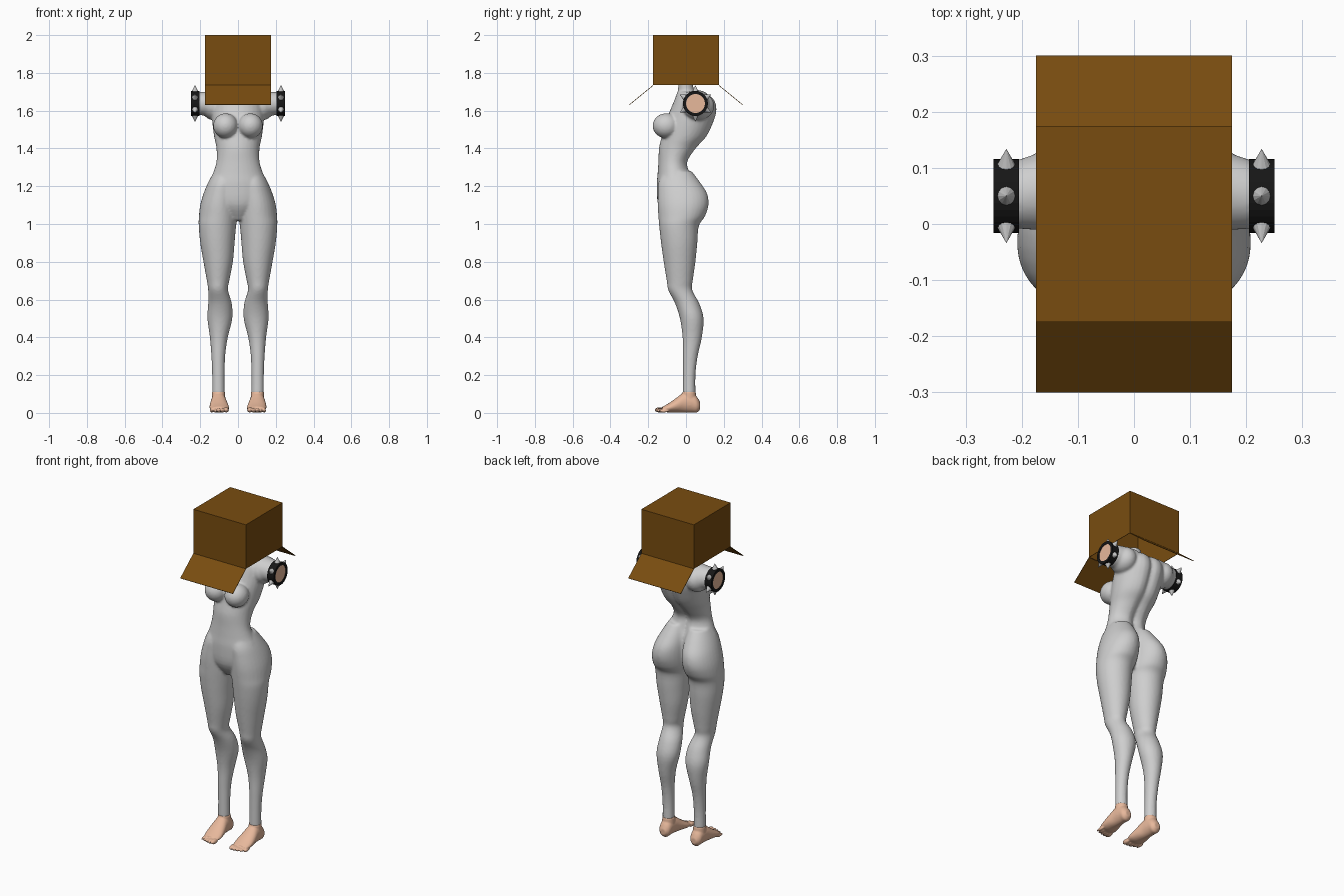
import bpy, bmesh, math
from mathutils import Matrix, Vector

if "Cube" in bpy.data.objects:
    bpy.data.objects.remove(bpy.data.objects["Cube"], do_unlink=True)


def material(name, r, g, b, rough=0.6):
    m = bpy.data.materials.new(name)
    m.use_nodes = True
    m.diffuse_color = (r, g, b, 1)
    node = m.node_tree.nodes["Principled BSDF"]
    node.inputs["Base Color"].default_value = (r, g, b, 1)
    node.inputs["Roughness"].default_value = rough
    return m


suit = material("suit grey", 0.62, 0.62, 0.62)
skin = material("skin", 0.8, 0.48, 0.33)
cardboard = material("cardboard brown", 0.19, 0.073, 0.005)
leather = material("black leather", 0.008, 0.008, 0.008)
metal = material("spike metal", 0.55, 0.55, 0.55)


def finish(bm, name, mat, voxel=0, smooth_steps=5):
    bmesh.ops.recalc_face_normals(bm, faces=bm.faces)
    me = bpy.data.meshes.new(name)
    bm.to_mesh(me)
    bm.free()
    me.materials.append(mat)
    ob = bpy.data.objects.new(name, me)
    bpy.context.collection.objects.link(ob)
    if voxel:
        # fuse overlapping volumes into one soft skin
        rm = ob.modifiers.new("fuse", "REMESH")
        rm.mode = "VOXEL"
        rm.voxel_size = voxel
        rm.use_smooth_shade = True
        sm = ob.modifiers.new("soften", "SMOOTH")
        sm.factor = 0.5
        sm.iterations = smooth_steps
        me.shade_smooth()
    return ob


def spline(rows, steps=4):
    out = []
    for i in range(len(rows) - 1):
        p0, p1, p2, p3 = (rows[min(max(k, 0), len(rows) - 1)] for k in range(i - 1, i + 3))
        for s in range(steps):
            t = s / steps
            out.append([b + 0.5 * t * (c - a + t * (2 * a - 5 * b + 4 * c - d + t * (3 * (b - c) + d - a)))
                        for a, b, c, d in zip(p0, p1, p2, p3)])
    return out + [list(rows[-1])]


def loft(bm, rows, axis="z", side=1, groove=0.0, n=32):
    """Rows hold position along the axis, then the min/max of the two cross directions."""
    rings = []
    for pos, u0, u1, v0, v1 in spline(rows):
        ring = []
        for k in range(n):
            a = 2 * math.pi * k / n
            u = (u0 + u1) / 2 + (u1 - u0) / 2 * math.cos(a)
            v = (v0 + v1) / 2 + (v1 - v0) / 2 * math.sin(a)
            if math.sin(a) > 0:
                v -= groove * math.exp(-(u / 0.025) ** 2)
            x, y, z = {"z": (u, v, pos), "y": (u, pos, v), "x": (pos, u, v)}[axis]
            ring.append(bm.verts.new((x * side, y, z)))
        rings.append(ring)
    for a, b in zip(rings, rings[1:]):
        for k in range(n):
            bm.faces.new((a[k], a[(k + 1) % n], b[(k + 1) % n], b[k]))
    bm.faces.new(rings[0])
    bm.faces.new(rings[-1])


def ball(bm, centre, radii):
    m = Matrix.Translation(centre) @ Matrix.Diagonal((*radii, 1))
    bmesh.ops.create_uvsphere(bm, u_segments=24, v_segments=16, radius=1, matrix=m)


# Suited body: torso, neck, chest, legs and arm stubs
torso = [(1.02, .05, -.10, .03), (1.1, .14, -.147, .05), (1.2, .16, -.155, .05),
         (1.27, .132, -.15, .025), (1.33, .114, -.146, .015), (1.4, .114, -.143, .06),
         (1.46, .126, -.13, .115), (1.53, .135, -.115, .15), (1.6, .14, -.085, .17),
         (1.66, .13, -.06, .155), (1.7, .08, -.045, .1)]
leg = [(.1, .07, .137, -.017, .05), (.2, .071, .137, -.016, .05), (.3, .068, .141, -.016, .062),
       (.4, .054, .149, -.018, .084), (.5, .03, .162, -.032, .093), (.58, .033, .158, -.058, .07),
       (.65, .053, .158, -.094, .033), (.7, .046, .165, -.102, .036), (.8, .027, .183, -.118, .05),
       (.9, .018, .2, -.132, .06), (.99, .01, .208, -.142, .068), (1.04, .002, .207, -.146, .1),
       (1.1, .0, .2, -.15, .119), (1.16, .0, .183, -.15, .112), (1.22, .0, .158, -.146, .075),
       (1.28, .01, .125, -.12, .03)]
bm = bmesh.new()
loft(bm, [(z, -w, w, f, b) for z, w, f, b in torso], groove=0.022)
loft(bm, [(1.62, -.07, .07, -.06, .09), (1.7, -.046, .046, -.043, .045), (1.77, -.042, .042, -.042, .035)])
for s in (-1, 1):
    loft(bm, leg, side=s)
    ball(bm, (s * .066, -.105, 1.52), (.066, .072, .066))
    ball(bm, (s * .13, .065, 1.625), (.065, .085, .075))
    loft(bm, [(.08, -.02, .14, 1.56, 1.71), (.16, -.012, .128, 1.57, 1.702),
              (.215, -.008, .112, 1.58, 1.697)], axis="x", side=s)
finish(bm, "suited_body", suit, 0.007)

# Bare feet with toes
foot = [(-.125, .052, .142, .008, .032), (-.09, .047, .15, .002, .052), (-.05, .053, .149, .002, .08),
        (-.01, .062, .143, .002, .108), (.03, .066, .14, .002, .108), (.058, .07, .136, .002, .085),
        (.075, .085, .12, .02, .055)]
for s, label in ((1, "left"), (-1, "right")):
    bm = bmesh.new()
    loft(bm, foot, axis="y", side=s)
    loft(bm, [(.04, .066, .14, -.025, .06), (.112, .068, .138, -.018, .051)], side=s)
    for i in range(5):
        r = 0.014 - 0.0014 * i
        ball(bm, (s * (.062 + .0195 * i), -.138 + .0025 * i * i / 2, r + .002), (r, .028, r))
    finish(bm, label + "_foot", skin, 0.004, 2)

# Studded wrist cuffs around the arm ends
CENTRE_Y, CENTRE_Z = 0.05, 1.638
for s, label in ((1, "left"), (-1, "right")):
    bm = bmesh.new()
    profile = [(.205, .05), (.205, .066), (.25, .066), (.25, .05)]
    n = 32
    loops = [[bm.verts.new((s * x, CENTRE_Y + r * math.cos(2 * math.pi * k / n),
                            CENTRE_Z + r * math.sin(2 * math.pi * k / n))) for k in range(n)]
             for x, r in profile]
    for a, b in zip(loops, loops[1:] + loops[:1]):
        for k in range(n):
            bm.faces.new((a[k], a[(k + 1) % n], b[(k + 1) % n], b[k]))
    finish(bm, label + "_cuff", leather)

    bm = bmesh.new()
    turn = Matrix.Translation((s * .225, CENTRE_Y, CENTRE_Z)) @ Matrix.Rotation(math.pi / 2, 4, "Y")
    bmesh.ops.create_cone(bm, cap_ends=True, segments=n, radius1=.051, radius2=.051, depth=.044, matrix=turn)
    finish(bm, label + "_arm_end", skin)

    bm = bmesh.new()
    for k in range(6):
        a = math.radians(30 + 60 * k)
        d = Vector((0, math.cos(a), math.sin(a)))
        m = (Matrix.Translation(Vector((s * .2275, CENTRE_Y, CENTRE_Z)) + d * .08)
             @ d.to_track_quat("Z", "Y").to_matrix().to_4x4())
        bmesh.ops.create_cone(bm, cap_ends=True, segments=12, radius1=.017, radius2=0, depth=.034, matrix=m)
    finish(bm, label + "_cuff_spikes", metal)

# Cardboard box over the neck, open below, with front and back flaps
HALF, LOW, HIGH = 0.175, 1.735, 2.0
bm = bmesh.new()
bmesh.ops.create_cube(bm, size=1, matrix=Matrix.Translation((0, 0, (LOW + HIGH) / 2))
                      @ Matrix.Diagonal((2 * HALF, 2 * HALF, HIGH - LOW, 1)))
bm.normal_update()
bmesh.ops.delete(bm, geom=[f for f in bm.faces if f.normal.z < -0.5], context="FACES")
box = finish(bm, "cardboard_box", cardboard)
for s, label in ((-1, "front"), (1, "back")):
    bm = bmesh.new()
    corners = [(-HALF, HALF, LOW), (HALF, HALF, LOW), (HALF, .3, 1.633), (-HALF, .3, 1.633)]
    face = bm.faces.new([bm.verts.new((x, s * y, z)) for x, y, z in corners])
    flap = finish(bm, label + "_box_flap", cardboard)
    if flap.data.polygons[0].normal.z < 0:
        flap.data.flip_normals()
    flap.modifiers.new("thickness", "SOLIDIFY").thickness = 0.003
box.modifiers.new("thickness", "SOLIDIFY").thickness = 0.003
